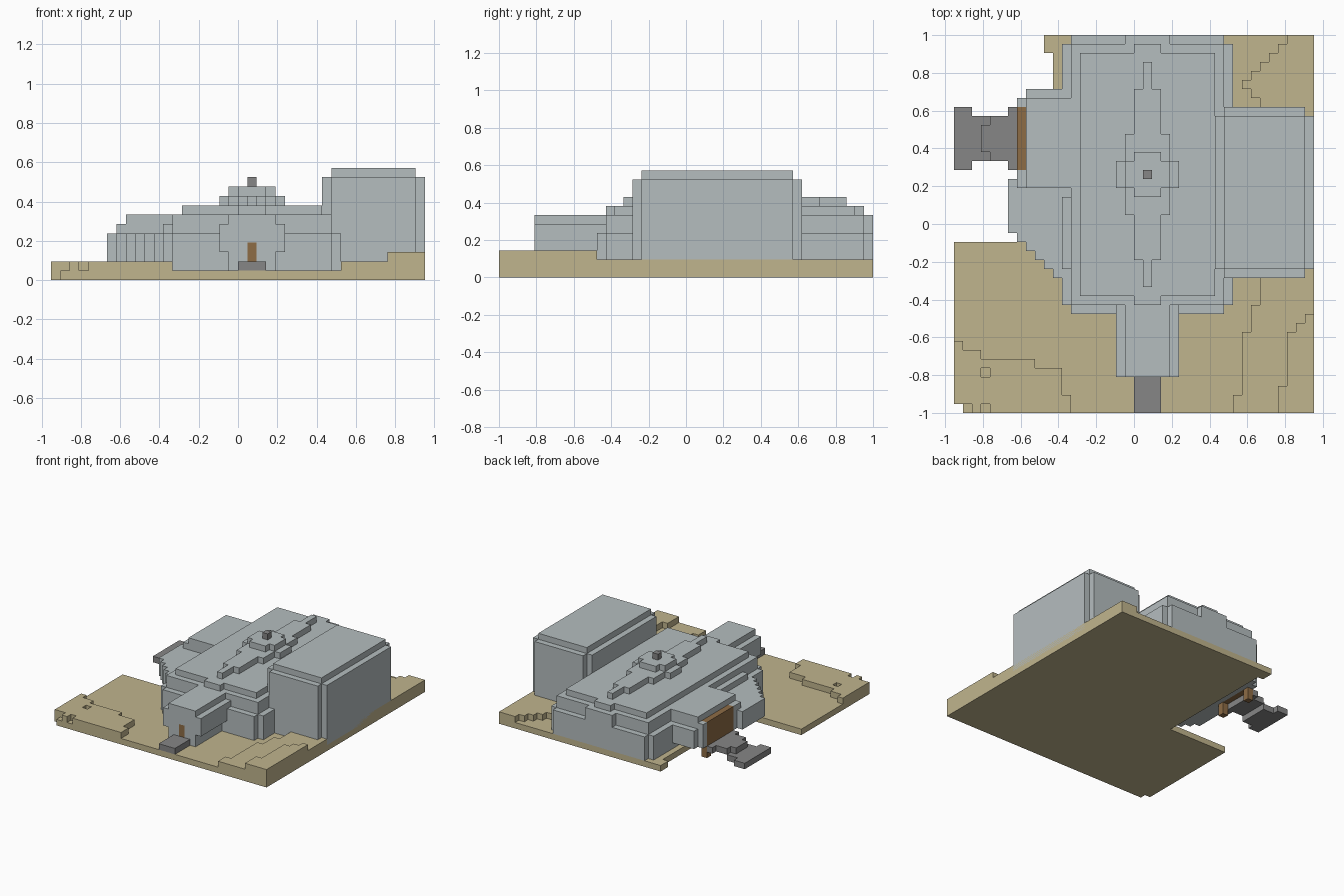
import bpy
import bmesh

U = 1 / 21  # edge length of one block

cube = bpy.data.objects.get("Cube")
if cube:
    bpy.data.objects.remove(cube, do_unlink=True)


def material(name, r, g, b):
    m = bpy.data.materials.new(name)
    m.use_nodes = True
    m.diffuse_color = (r, g, b, 1)
    m.node_tree.nodes["Principled BSDF"].inputs["Base Color"].default_value = (r, g, b, 1)
    return m


stone = material("pale_stone", .46, .51, .52)
sand = material("sand", .53, .46, .27)
slate = material("dark_grey", .24, .24, .24)
wood = material("brown_wood", .27, .15, .06)


def box(x0, x1, y0, y1, z0, z1):
    """Block cells filling a cuboid."""
    return {(x, y, z) for x in range(x0, x1)
            for y in range(y0, y1) for z in range(z0, z1)}


def notched(x0, x1, y0, y1, z0, z1):
    """Cuboid with its four upright edges cut back by one block."""
    return box(x0, x1, y0 + 1, y1 - 1, z0, z1) | box(x0 + 1, x1 - 1, y0, y1, z0, z1)


def part(name, mat, cells):
    """Skin the outside of a set of cells and merge its flat faces."""
    bm = bmesh.new()
    for c in cells:
        for axis in range(3):
            for side in (0, 1):
                n = list(c)
                n[axis] += 2 * side - 1
                if tuple(n) in cells:
                    continue
                ring = [(0, 0), (1, 0), (1, 1), (0, 1)]
                if not side:
                    ring.reverse()
                verts = []
                for a, b in ring:
                    p = list(c)
                    p[axis] += side
                    p[(axis + 1) % 3] += a
                    p[(axis + 2) % 3] += b
                    verts.append(bm.verts.new([v * U for v in p]))
                bm.faces.new(verts)
    bmesh.ops.remove_doubles(bm, verts=bm.verts[:], dist=U / 10)
    bmesh.ops.dissolve_limit(bm, angle_limit=.01, verts=bm.verts[:], edges=bm.edges[:])
    mesh = bpy.data.meshes.new(name)
    bm.to_mesh(mesh)
    bm.free()
    mesh.materials.append(mat)
    obj = bpy.data.objects.new(name, mesh)
    bpy.context.collection.objects.link(obj)


# Sandy ground with a cut-out bay on the left side
ground = box(-20, 20, -21, -2, 0, 1) | box(-9, 20, -2, 21, 0, 1)
ground |= box(-10, -9, 19, 21, 0, 1)
# Low dune in the front corner
for x0, x1, y0, y1 in ((-20, -19, -21, -13), (-19, -17, -21, -14), (-17, -11, -21, -15),
                       (-11, -8, -21, -16), (-8, -7, -21, -19)):
    ground |= box(x0, x1, y0, y1, 1, 2)
ground -= box(-20, -19, -21, -20, 0, 2) | box(-19, -18, -21, -20, 1, 2)
for y in (-17, -21):
    ground -= box(-17, -16, y, y + 1, 1, 2)
# Stepped dune along the other side
for x, y0, y1 in ((11, -21, -19), (12, -19, -12), (13, -12, -9), (14, -9, 14), (13, 14, 15)):
    ground |= box(x, 20, y0, y1, 1, 2)
for i in range(6):
    ground |= box(12 + i, 20, 15 + i, 16 + i, 1, 2)
for x, y0, y1 in ((16, -21, -18), (17, -18, -12), (18, -12, -11), (19, -11, -10)):
    ground |= box(x, 20, y0, y1, 2, 3)
part("sand_ground", sand, ground)

# Main hall in three shrinking tiers, with a bulge in the back wall
hall = notched(-8, 11, -10, 21, 1, 5)
hall |= box(-7, 10, -9, 20, 5, 7) | box(-1, 4, 20, 21, 5, 7) | box(-8, -7, -5, 3, 5, 6)
hall |= box(-6, 9, -8, 19, 7, 8) | box(0, 3, -9, 20, 7, 8)
part("main_hall", stone, hall)

# Roof ridge, widening towards its middle
ridge = box(1, 2, -7, 18, 8, 9) | box(0, 3, -4, 15, 8, 9)
ridge |= box(-1, 4, 1, 10, 8, 9) | box(-2, 5, 4, 7, 8, 9)
ridge |= notched(-1, 4, 3, 8, 9, 10)
part("roof_ridge", stone, ridge)
part("roof_finial", slate, box(1, 2, 5, 6, 10, 11))

# Tall block beside the hall
part("tall_block", stone, notched(9, 20, -6, 13, 1, 11) | box(10, 19, -5, 12, 11, 12))

# Rounded side wing with a raised roof over the gate
wing = box(-14, -13, -1, 5, 2, 5) | box(-13, -12, 13, 14, 2, 6)
for i in range(1, 7):
    wing |= box(-14 + i, -7, -1 - i, 6, 2, 5)
wing |= box(-12, -7, 5, 15, 2, 5) | box(-12, -7, 4, 14, 5, 7) | box(-13, -12, 4, 6, 5, 6)
part("side_wing", stone, wing)

# Wooden gate on two posts
gate = box(-13, -12, 6, 13, 2, 6)
for y in (6, 12):
    gate |= box(-13, -12, y, y + 1, 0, 2)
part("wooden_gate", wood, gate)

# Jetty leading out from the gate
jetty = box(-19 + 1, -16, 7, 12, 0, 1) | box(-20, -18, 6, 13, 0, 1)
jetty |= box(-16, -13, 7, 12, 1, 2) | box(-17, -16, 8, 11, 1, 2)
for y in (6, 12):
    jetty |= box(-14, -13, y, y + 1, 1, 2)
part("jetty", slate, jetty)

# Entrance porch with a swollen middle, its door and path
porch = box(-1, 4, -17, -9, 1, 7) | box(-2, 5, -17, -9, 3, 6)
doorway = box(1, 2, -17, -16, 2, 4)
part("entrance_porch", stone, porch - doorway)
part("front_door", wood, doorway)
part("entrance_path", slate, box(0, 3, -21, -17, 1, 2))
